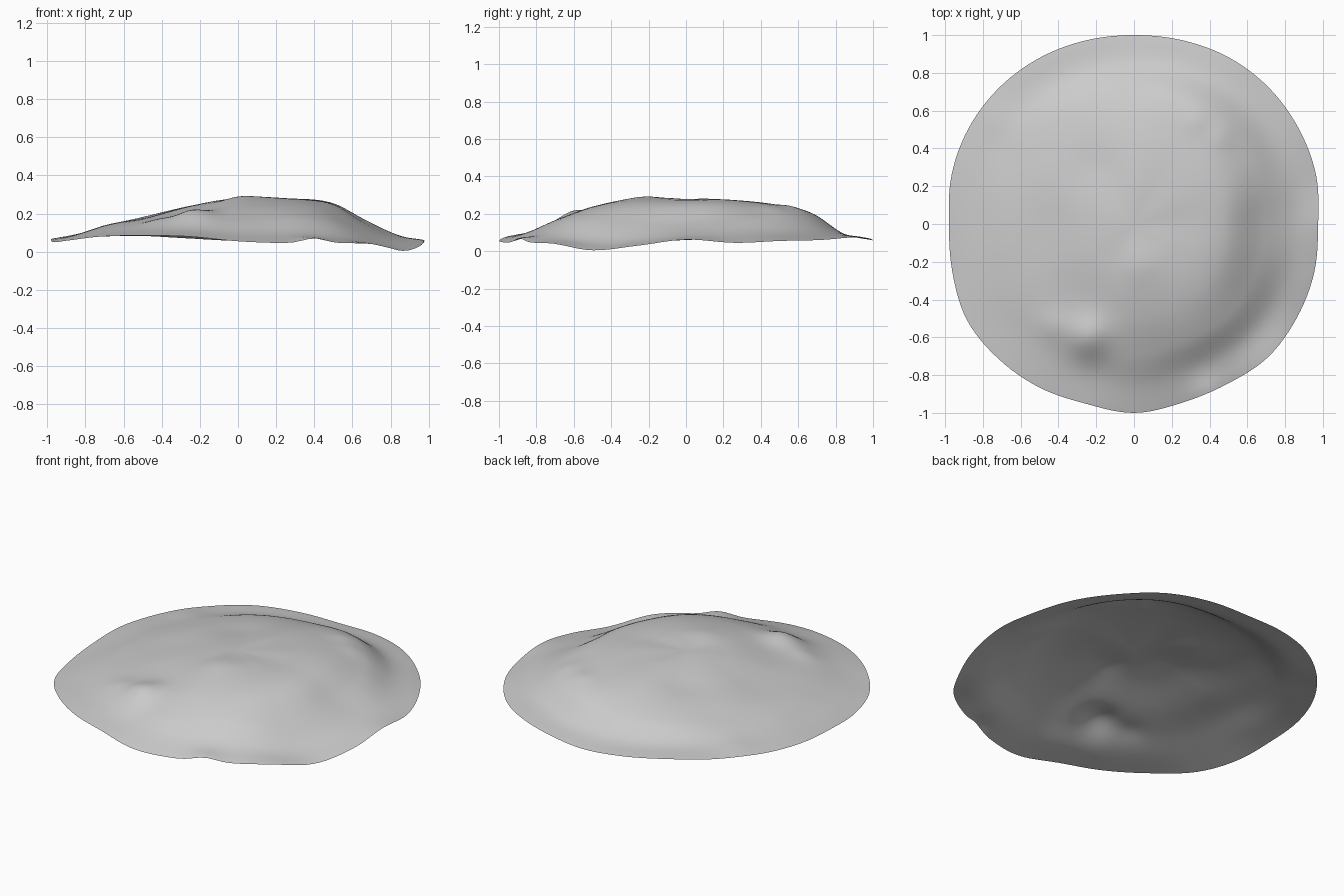
import bpy, bmesh
from math import sin, cos, exp, tau

cube = bpy.data.objects.get("Cube")
if cube:
    bpy.data.objects.remove(cube)

SEGMENTS, RINGS = 144, 48
CENTRE = 0.278

# Height of the sheet at each spoke (every 30 degrees), at these radius fractions
FRACTIONS = (0, .25, .5, .7, .85, 1)
SPOKES = [
    (.277, .255, .145, .085), (.28, .262, .185, .1), (.275, .255, .215, .11),
    (.272, .24, .18, .09), (.255, .215, .165, .1), (.245, .195, .14, .1),
    (.242, .18, .142, .095), (.245, .182, .14, .1), (.258, .2, .155, .115),
    (.282, .235, .165, .1), (.285, .25, .18, .09), (.283, .25, .145, .05),
]
# Height and radius of the wavy rim, every 15 degrees
RIM_HEIGHT = [.062, .045, .055, .06, .073, .07, .058, .07, .083, .08, .075, .07,
              .06, .05, .06, .08, .085, .08, .055, .045, .045, .04, .005, .03]
RIM_RADIUS = [.975, .998, 1.008, 1.015, 1.015, 1.006, 1, 1.005, 1.012, 1.015, 1.012, 1,
              .98, .995, 1.02, 1.012, 1, .985, 1, .98, .98, 1, .995, .988]
# Local knobs and hollows: x, y, height, radius
KNOBS = [(-.24, -.6, .046, .11), (-.42, -.54, .012, .08), (.46, .46, .008, .07),
         (.33, .55, .007, .06), (-.2, .3, -.01, .13), (.04, -.22, .006, .1),
         (.4, -.9, .025, .09), (-.72, .55, .008, .1)]


def hermite(a, b, ma, mb, u):
    return ((2*u**3 - 3*u*u + 1)*a + (u**3 - 2*u*u + u)*ma
            + (3*u*u - 2*u**3)*b + (u**3 - u*u)*mb)


def around(values, turn):
    """Smooth closed interpolation of values spread evenly round a circle."""
    n = len(values)
    i = int(turn * n)
    a, b, c, d = (values[(i + k) % n] for k in (-1, 0, 1, 2))
    return hermite(b, c, (c - a)/2, (d - b)/2, turn*n - i)


def along(heights, t):
    """Smooth interpolation of heights from the centre to the rim."""
    i = max(k for k in range(len(FRACTIONS) - 1) if FRACTIONS[k] <= t)

    def slope(k):
        if k == 0:
            return 0
        j = min(k + 1, len(heights) - 1)
        return (heights[j] - heights[k-1]) / (FRACTIONS[j] - FRACTIONS[k-1])
    w = FRACTIONS[i+1] - FRACTIONS[i]
    return hermite(heights[i], heights[i+1], slope(i)*w, slope(i+1)*w,
                   (t - FRACTIONS[i]) / w)


# Thin wavy sheet as a polar grid
bm = bmesh.new()
hub = bm.verts.new((0, 0, CENTRE))
rings = []
for r in range(1, RINGS + 1):
    ring = []
    for s in range(SEGMENTS):
        turn, t = s/SEGMENTS, r/RINGS
        reach = around(RIM_RADIUS, turn) * t
        x, y = reach*cos(turn*tau), reach*sin(turn*tau)
        profile = [CENTRE] + [around(column, turn) for column in zip(*SPOKES)]
        z = along(profile + [around(RIM_HEIGHT, turn)], t)
        z += sum(h*exp(-((x - a)**2 + (y - b)**2)/(w*w)) for a, b, h, w in KNOBS)
        ring.append(bm.verts.new((x, y, z)))
    rings.append(ring)
for s in range(SEGMENTS):
    n = (s + 1) % SEGMENTS
    bm.faces.new((hub, rings[0][s], rings[0][n]))
    for inner, outer in zip(rings, rings[1:]):
        bm.faces.new((inner[s], outer[s], outer[n], inner[n]))

mesh = bpy.data.meshes.new("wavy_disc")
bm.to_mesh(mesh)
bm.free()
disc = bpy.data.objects.new("wavy_disc", mesh)
bpy.context.collection.objects.link(disc)

# Plain grey material
grey = bpy.data.materials.new("light_grey")
grey.use_nodes = True
grey.diffuse_color = (.6, .6, .6, 1)
grey.node_tree.nodes["Principled BSDF"].inputs["Base Color"].default_value = (.6, .6, .6, 1)
mesh.materials.append(grey)
for face in mesh.polygons:
    face.use_smooth = True
